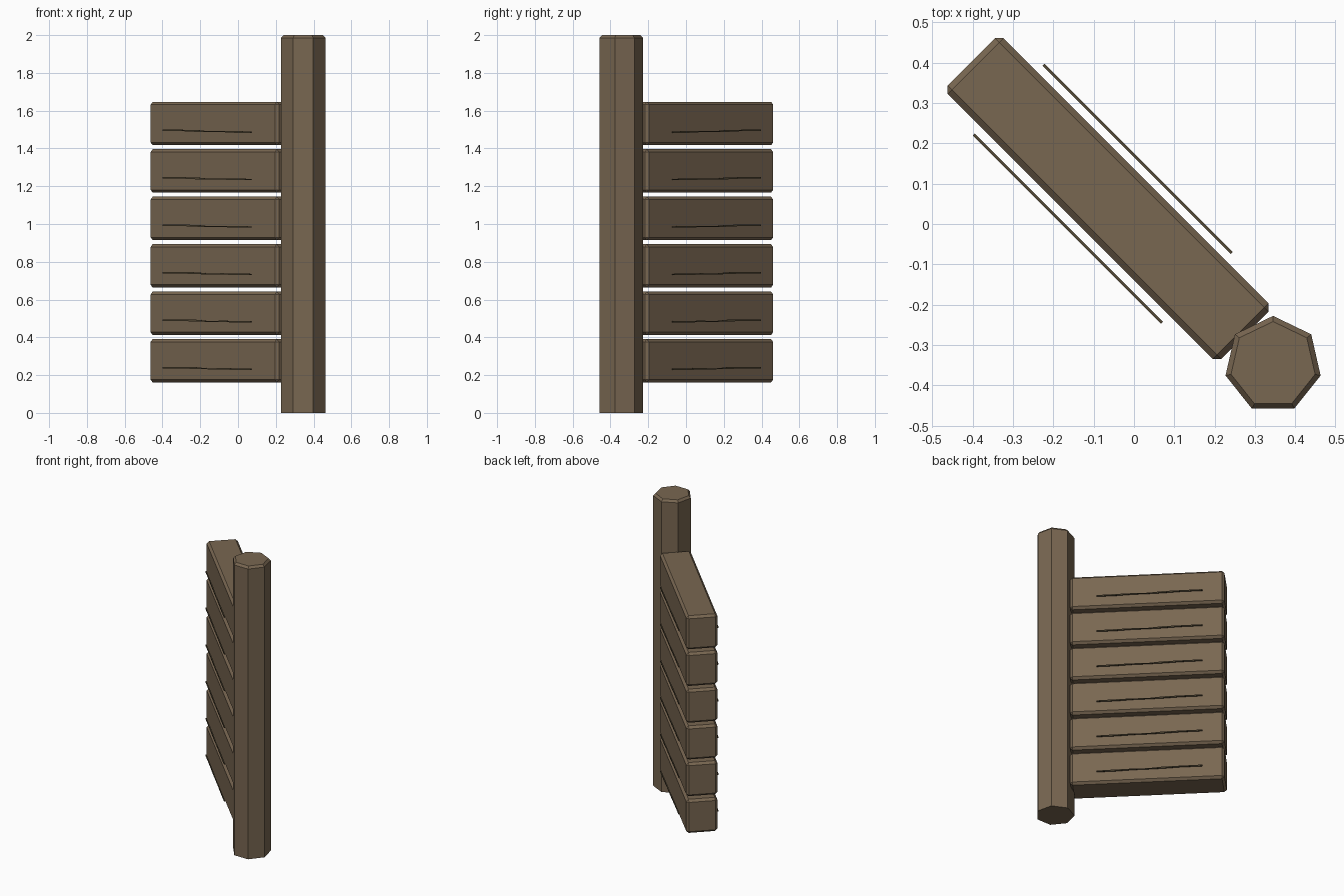
import bpy, bmesh, math
from mathutils import Matrix

if "Cube" in bpy.data.objects:
    bpy.data.objects.remove(bpy.data.objects["Cube"])


def material(name, rgb):
    m = bpy.data.materials.new(name)
    m.diffuse_color = (*rgb, 1)
    m.use_nodes = True
    m.node_tree.nodes["Principled BSDF"].inputs["Base Color"].default_value = m.diffuse_color
    return m


wood = material("brown wood", (0.19, 0.135, 0.083))
dark = material("dark grain", (0.085, 0.066, 0.036))


def finish(name, bm, mat, matrix=None):
    bmesh.ops.recalc_face_normals(bm, faces=bm.faces)
    me = bpy.data.meshes.new(name)
    bm.to_mesh(me)
    bm.free()
    me.materials.append(mat)
    ob = bpy.data.objects.new(name, me)
    bpy.context.collection.objects.link(ob)
    if matrix:
        ob.matrix_world = matrix
    return ob


# seven-sided post with a chamfered top
bm = bmesh.new()
rings = []
for z, r in ((0, 0.121), (1.985, 0.121), (2.0, 0.107)):
    rings.append([bm.verts.new((0.345 + r * math.sin(math.tau * i / 7),
                                -0.349 + r * math.cos(math.tau * i / 7), z))
                  for i in range(7)])
for a, b in zip(rings, rings[1:]):
    for i in range(7):
        bm.faces.new((a[i], a[(i + 1) % 7], b[(i + 1) % 7], b[i]))
bm.faces.new(rings[0])
bm.faces.new(rings[-1])
finish("post", bm, wood)

# grain line outline: distance along, lower height, upper height
GRAIN = [(-0.438, 0.001, 0.009), (-0.30, 0.001, 0.008), (-0.19, -0.003, 0.007),
         (-0.10, -0.004, 0.000), (0.0, -0.004, 0.002),
         (0.10, -0.008, 0.001), (0.222, -0.008, -0.001)]


def grain(name, v, matrix):
    bm = bmesh.new()
    t = 0.0035
    loops = [[bm.verts.new(p) for p in
              ((u, v - t, lo), (u, v + t, lo), (u, v + t, hi), (u, v - t, hi))]
             for u, lo, hi in GRAIN]
    for a, b in zip(loops, loops[1:]):
        for i in range(4):
            bm.faces.new((a[i], a[(i + 1) % 4], b[(i + 1) % 4], b[i]))
    bm.faces.new(loops[0])
    bm.faces.new(loops[-1])
    finish(name, bm, dark, matrix)


# six chamfered planks, set diagonally, with a grain line on both sides
turn = Matrix.Rotation(-math.pi / 4, 4, 'Z')
for k in range(6):
    z = 0.276 + 0.2512 * k
    bm = bmesh.new()
    bmesh.ops.create_cube(bm, size=1, matrix=Matrix.Translation((-0.09, -0.001, 0))
                          @ Matrix.Diagonal((0.96, 0.196, 0.23, 1)))
    bmesh.ops.bevel(bm, geom=bm.edges[:], offset=0.015, segments=1, affect='EDGES')
    place = Matrix.Translation((0, 0, z)) @ turn
    finish(f"plank_{k + 1}", bm, wood, place)
    low = Matrix.Translation((0, 0, z - 0.041)) @ turn
    grain(f"front_grain_{k + 1}", -0.124, low)
    grain(f"back_grain_{k + 1}", 0.121, low)
